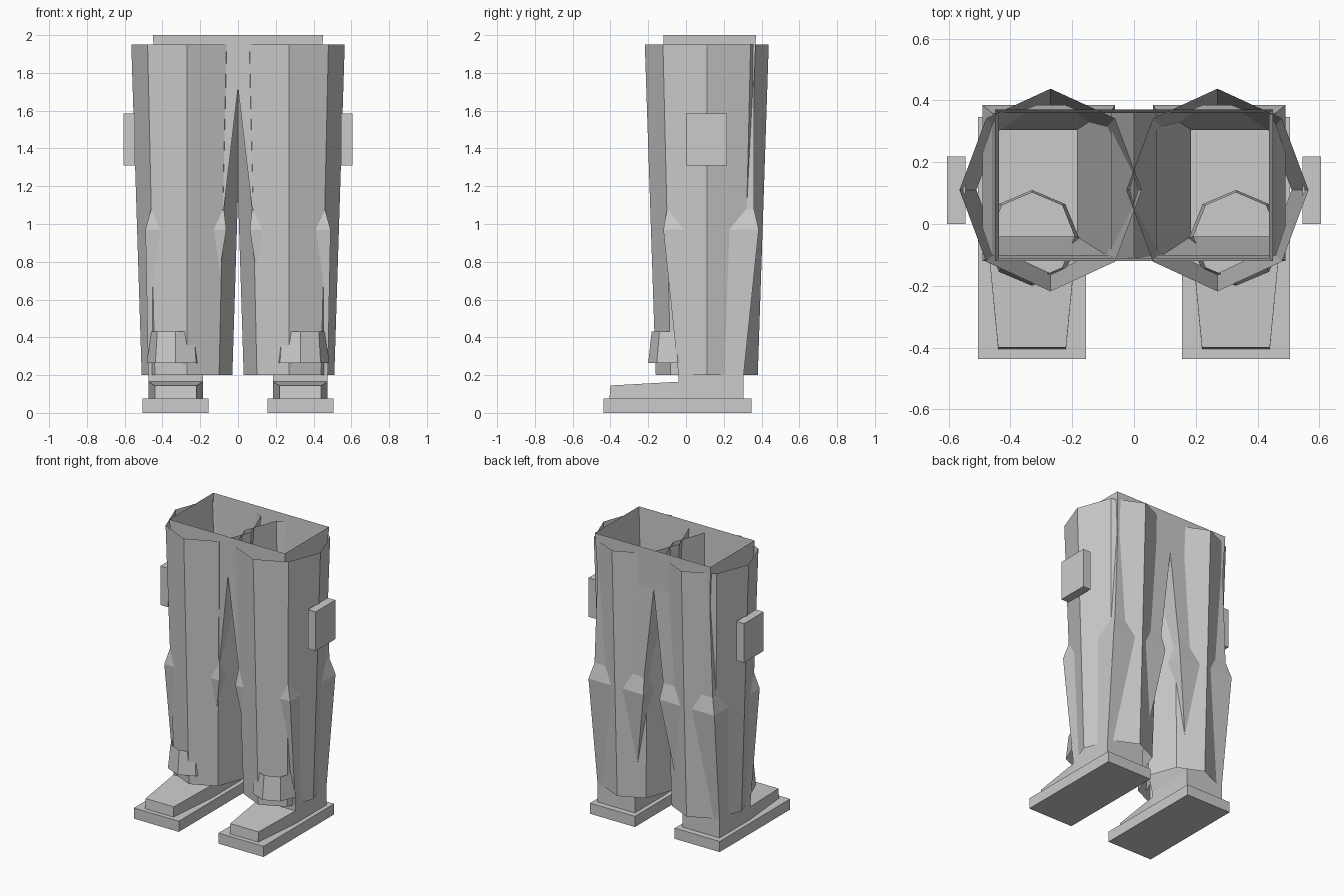
import bpy, math

cube = bpy.data.objects.get("Cube")
if cube:
    bpy.data.objects.remove(cube, do_unlink=True)

grey = bpy.data.materials.new("plain_grey")
grey.use_nodes = True
grey.diffuse_color = (0.6, 0.6, 0.6, 1)
grey.node_tree.nodes["Principled BSDF"].inputs["Base Color"].default_value = (0.6, 0.6, 0.6, 1)


def loft(name, rings, bottom=False, top=False, skip=None):
    """Join rings of points with quads, then mirror the part across x."""
    n = len(rings[0])
    verts = [p for ring in rings for p in ring]
    faces = []
    for r in range(len(rings) - 1):
        for i in range(n):
            if skip and skip(r, i):
                continue
            j = (i + 1) % n
            faces.append((r * n + i, r * n + j, (r + 1) * n + j, (r + 1) * n + i))
    if bottom:
        faces.append(tuple(reversed(range(n))))
    if top:
        faces.append(tuple(range((len(rings) - 1) * n, len(rings) * n)))
    mesh = bpy.data.meshes.new(name)
    mesh.from_pydata(verts, [], faces)
    mesh.materials.append(grey)
    obj = bpy.data.objects.new(name, mesh)
    bpy.context.collection.objects.link(obj)
    mod = obj.modifiers.new("Mirror", "MIRROR")
    mod.use_clip = True
    mod.use_mirror_merge = False
    return obj


def rect(z, x0, x1, y0, y1):
    return [(x0, y0, z), (x1, y0, z), (x1, y1, z), (x0, y1, z)]


def octagon(z, cx, cy, rx, ry):
    return [(cx + rx * math.cos(k * math.pi / 4), cy + ry * math.sin(k * math.pi / 4), z)
            for k in range(8)]


# Inner trousers: square legs with a knee ridge, joined at an open waist
loft("trousers", [
    rect(0.20, 0.185, 0.475, -0.04, 0.305),
    rect(0.97, 0.062, 0.49, -0.12, 0.385),
    rect(1.08, 0.075, 0.46, -0.10, 0.36),
    rect(1.72, 0.0, 0.437, -0.112, 0.36),
    rect(2.00, 0.0, 0.45, -0.12, 0.37),
], skip=lambda r, i: r == 3 and i == 3)

# Eight-sided open outer leg shells
loft("outer_leg_shell", [
    octagon(0.20, 0.27, 0.11, 0.24, 0.27),
    octagon(1.95, 0.27, 0.11, 0.295, 0.328),
])

# Ankle guards pushing through the front of the shells
loft("ankle_guard", [
    octagon(0.265, 0.33, -0.045, 0.152, 0.155),
    octagon(0.43, 0.33, -0.04, 0.138, 0.142),
])

# Side pockets
loft("side_pocket", [
    rect(1.31, 0.545, 0.605, 0.0, 0.218),
    rect(1.585, 0.545, 0.605, 0.0, 0.218),
], bottom=True, top=True)

# Boots: sole, ankle block and a toe that narrows forward
loft("boot_sole", [
    rect(0.0, 0.155, 0.505, -0.437, 0.347),
    rect(0.075, 0.155, 0.505, -0.437, 0.347),
], bottom=True, top=True)
loft("boot_ankle", [
    rect(0.075, 0.185, 0.475, -0.04, 0.305),
    rect(0.20, 0.185, 0.475, -0.04, 0.305),
], bottom=True)
loft("boot_toe", [
    [(0.22, -0.405, 0.075), (0.44, -0.405, 0.075), (0.475, -0.04, 0.075), (0.185, -0.04, 0.075)],
    [(0.22, -0.40, 0.145), (0.44, -0.40, 0.145), (0.475, -0.04, 0.165), (0.185, -0.04, 0.165)],
], top=True)
